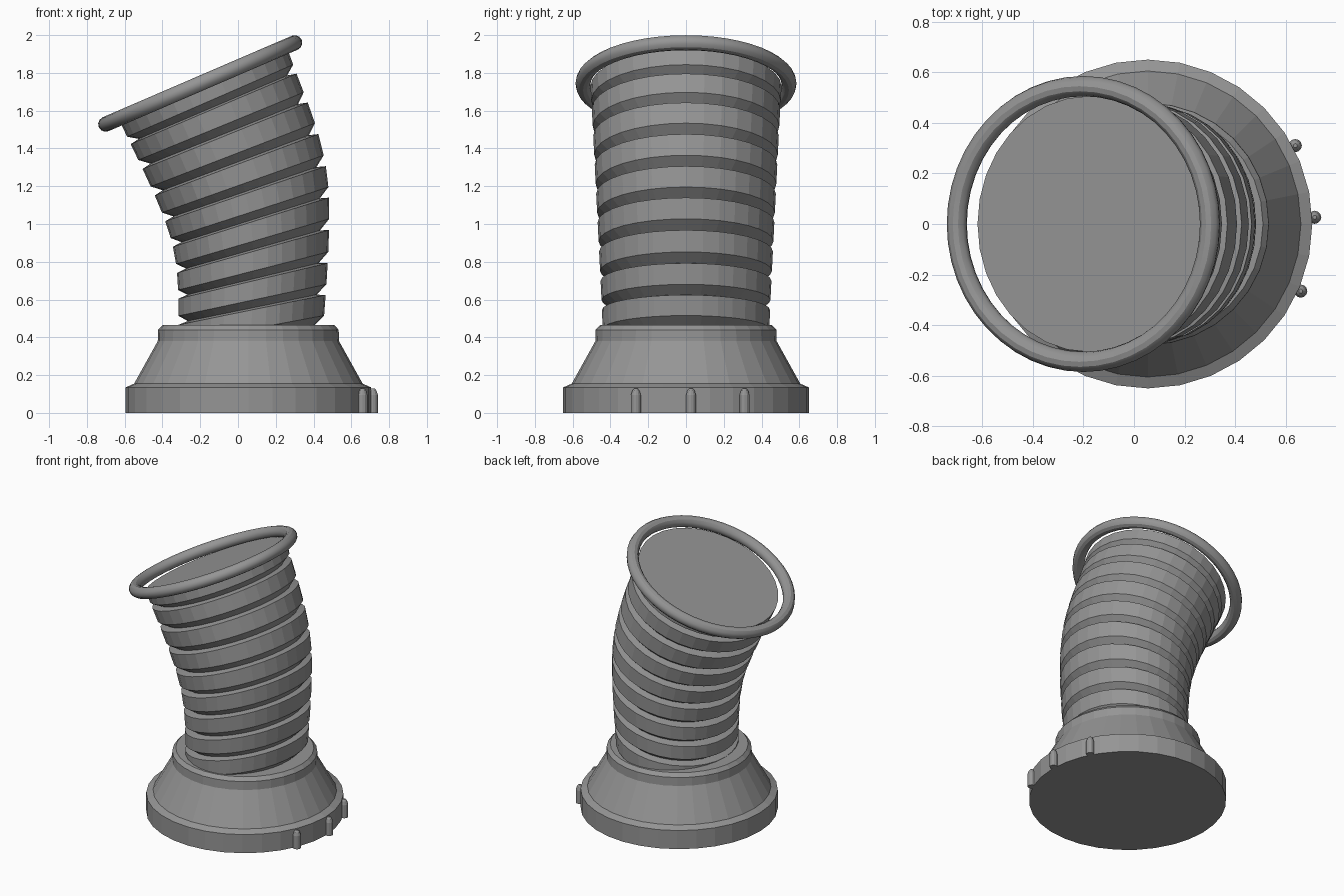
import bpy, bmesh, math
from mathutils import Vector

if "Cube" in bpy.data.objects:
    bpy.data.objects.remove(bpy.data.objects["Cube"])

SIDES = 32

# Dark grey shared by every part
grey = bpy.data.materials.new("dark_grey")
grey.diffuse_color = (.3, .3, .3, 1)
grey.use_nodes = True
grey.node_tree.nodes["Principled BSDF"].inputs["Base Color"].default_value = grey.diffuse_color


def loft(name, rings, shift=(0, 0, 0)):
    """Skin a stack of closed rings and cap both ends."""
    bm = bmesh.new()
    rows = [[bm.verts.new(Vector(p) + Vector(shift)) for p in r] for r in rings]
    n = len(rows[0])
    for a, b in zip(rows, rows[1:]):
        for i in range(n):
            j = (i + 1) % n
            bm.faces.new((a[i], a[j], b[j], b[i]))
    bm.faces.new(rows[0][::-1])
    bm.faces.new(rows[-1])
    bmesh.ops.recalc_face_normals(bm, faces=bm.faces)
    me = bpy.data.meshes.new(name)
    bm.to_mesh(me)
    bm.free()
    me.materials.append(grey)
    ob = bpy.data.objects.new(name, me)
    bpy.context.collection.objects.link(ob)
    return ob


def circle(r, z, n):
    return [(r * math.cos(2 * math.pi * i / n), r * math.sin(2 * math.pi * i / n), z)
            for i in range(n)]


# Flared base
base_profile = [(.65, 0), (.65, .135), (.605, .155), (.48, .38), (.478, .44), (.455, .465)]
loft("base", [circle(r, z, SIDES) for r, z in base_profile], (.055, 0, 0))

# Three small pegs on the base rim
for k, deg in enumerate((28, 2.3, -23.7)):
    a = math.radians(deg)
    peg = [(.026, 0), (.026, .095), (.019, .118), (.008, .13)]
    loft(f"rim_peg_{k + 1}", [circle(r, z, 12) for r, z in peg],
         (.055 + .66 * math.cos(a), .66 * math.sin(a), 0))

# Bent bellows: left and right outline points (x, z) of every fold, front view
LEFT = [(-.315, .42), (-.315, .56), (-.318, .695), (-.333, .835), (-.368, .97),
        (-.42, 1.105), (-.483, 1.245), (-.55, 1.385), (-.605, 1.50)]
RIGHT = [(.46, .57), (.472, .735), (.481, .91), (.484, 1.085), (.476, 1.25),
         (.443, 1.42), (.39, 1.59), (.327, 1.75), (.275, 1.89)]


def sample(pts, t):
    i = min(max(int(math.floor(t)), 0), len(pts) - 2)
    return Vector(pts[i]).lerp(Vector(pts[i + 1]), t - i)


def fold_ring(t, inset):
    l, r = sample(LEFT, t), sample(RIGHT, t)
    mid, half = (l + r) / 2, (r - l) / 2
    half = half * (1 - inset / half.length)
    depth = .442 + .064 * max(t, 0) / 8.25 - inset
    return [(mid.x + half.x * math.cos(a), depth * math.sin(a), mid.y + half.y * math.cos(a))
            for a in (2 * math.pi * i / SIDES for i in range(SIDES))]


rings = []
for k in range(9):
    top = .33 if k < 8 else .25
    rings += [fold_ring(k - .6, .05), fold_ring(k - .33, 0), fold_ring(k + top, 0)]
loft("bellows", rings)

# Round rim hoop tilted around the open end
bpy.ops.mesh.primitive_torus_add(major_radius=.545, minor_radius=.04, major_segments=48,
                                 minor_segments=12, location=(-.2, 0, 1.744),
                                 rotation=(0, -math.radians(23.3), 0))
hoop = bpy.context.object
hoop.name = "rim_hoop"
hoop.data.materials.append(grey)
bpy.ops.object.shade_smooth_by_angle()
